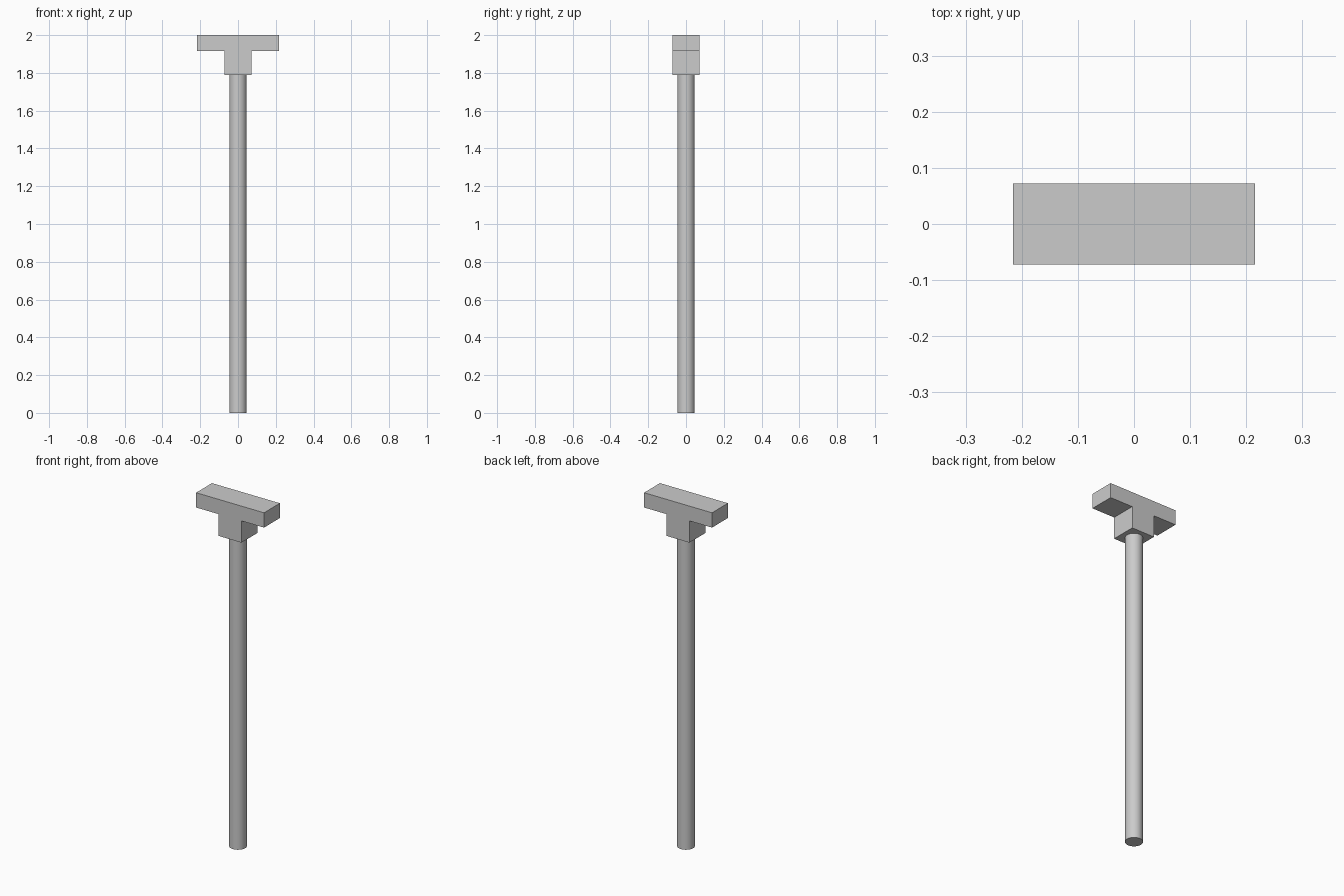
import bpy
import math

old = bpy.data.objects.get("Cube")
if old:
    bpy.data.objects.remove(old, do_unlink=True)

GREY = (0.6, 0.6, 0.6, 1.0)
mat = bpy.data.materials.new("plain grey")
mat.use_nodes = True
mat.diffuse_color = GREY
mat.node_tree.nodes["Principled BSDF"].inputs["Base Color"].default_value = GREY


def finish(name):
    obj = bpy.context.object
    obj.name = name
    obj.data.materials.append(mat)
    return obj


def box(name, width, depth, bottom, top):
    bpy.ops.mesh.primitive_cube_add(size=1, location=(0, 0, (bottom + top) / 2))
    obj = finish(name)
    obj.scale = (width, depth, top - bottom)
    bpy.ops.object.transform_apply(location=False, rotation=False, scale=True)


POLE_TOP, NECK_TOP, HEAD_TOP = 1.79, 1.915, 2.0
THICK = 0.144

# Round pole
bpy.ops.mesh.primitive_cylinder_add(vertices=32, radius=0.046, depth=POLE_TOP,
                                    location=(0, 0, POLE_TOP / 2))
finish("pole")
bpy.ops.object.shade_smooth_by_angle(angle=math.radians(30))

# Square neck and wide crossbar, together a T shape
box("neck", THICK, THICK, POLE_TOP, NECK_TOP)
box("crossbar", THICK * 3, THICK, NECK_TOP, HEAD_TOP)
